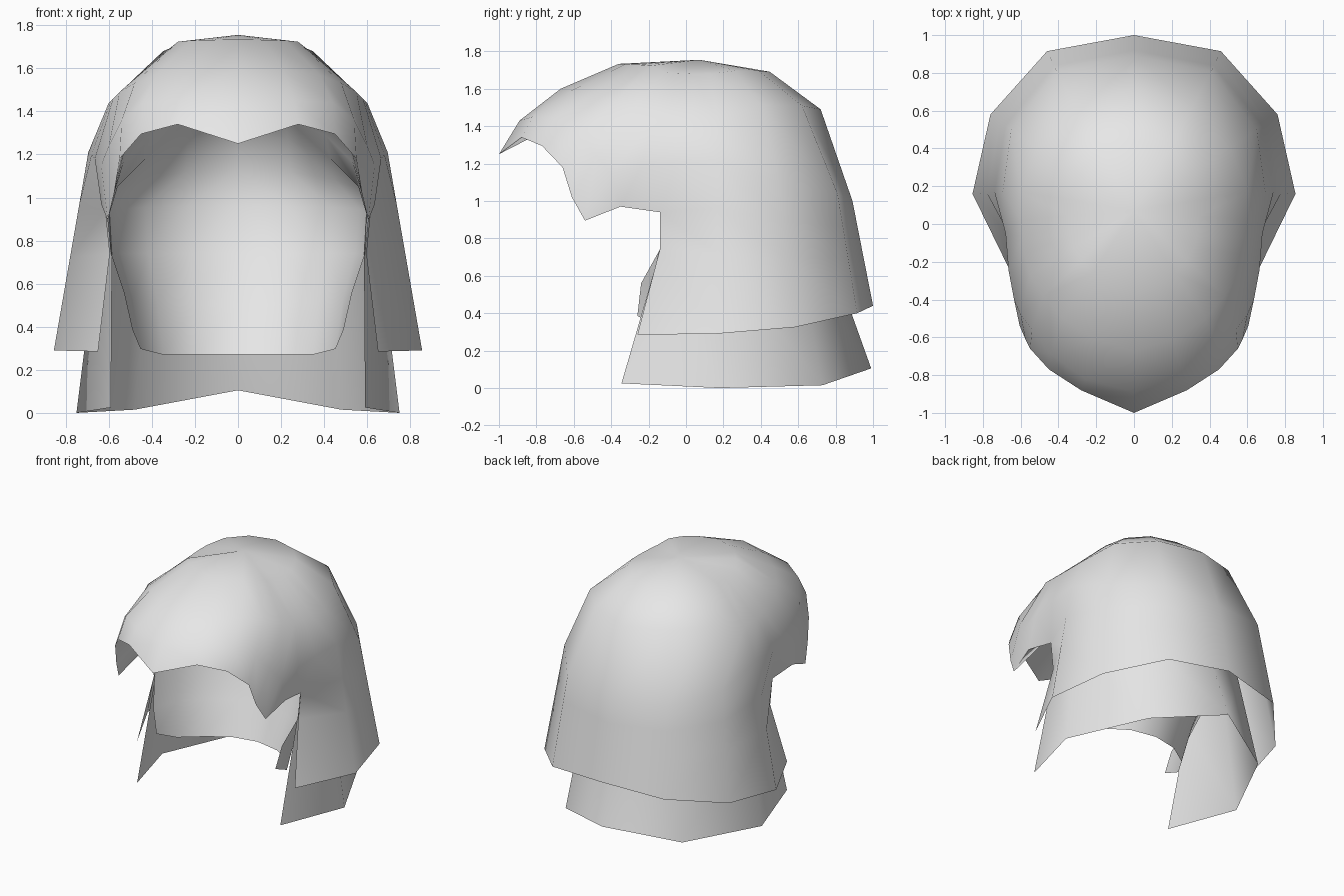
import bpy, bmesh, math
from mathutils import Vector as V

if "Cube" in bpy.data.objects:
    bpy.data.objects.remove(bpy.data.objects["Cube"])

mat = bpy.data.materials.new("light_grey")
mat.diffuse_color = (0.8, 0.8, 0.8, 1)
mat.use_nodes = True
mat.node_tree.nodes["Principled BSDF"].inputs["Base Color"].default_value = mat.diffuse_color


def lerp(a, b, t):
    return V(a).lerp(V(b), t)


def sheet(name, columns, crown=None):
    """Skin neighbouring columns of points, then mirror across x."""
    bm = bmesh.new()
    cols = [[bm.verts.new(p) for p in c] for c in columns]
    top = bm.verts.new(crown) if crown else None
    for a, b in zip(cols, cols[1:]):
        if top:
            bm.faces.new((top, a[0], b[0]))
        for i in range(min(len(a), len(b)) - 1):
            bm.faces.new((a[i], a[i + 1], b[i + 1], b[i]))
    mesh = bpy.data.meshes.new(name)
    for f in bm.faces:
        f.smooth = True
    bm.to_mesh(mesh)
    bm.free()
    mesh.materials.append(mat)
    ob = bpy.data.objects.new(name, mesh)
    bpy.context.collection.objects.link(ob)
    mod = ob.modifiers.new("mirror", 'MIRROR')
    mod.use_clip = True
    mod.merge_threshold = 0.002
    return ob


crown = V((0, 0.07, 1.755))

# Fringe: upper point, lower point and rim, from front centre to the temple
fringe = [
    [(0, -.67, 1.6), (0, -.89, 1.43), (0, -1, 1.25)],
    [(.21, -.61, 1.59), (.26, -.82, 1.45), (.28, -.88, 1.34)],
    [(.38, -.5, 1.57), (.44, -.69, 1.44), (.45, -.77, 1.295)],
    [(.48, -.38, 1.53), (.54, -.56, 1.36), (.55, -.66, 1.18)],
    [(.55, -.27, 1.49), (.6, -.48, 1.24), (.575, -.61, 1.02)],
    [(.58, -.16, 1.46), (.635, -.4, 1.15), (.605, -.54, .895)],
    [(.59, -.07, 1.45), (.665, -.24, 1.18), (.635, -.35, .97)],
]
# Side edge with the notch in front of the ear
side_edge = [(.6, .02, 1.44), (.68, -.05, 1.2), (.615, -.14, .94),
             (.595, -.14, .74), (.65, -.26, .285)]
# Long hair: upper point, lower point and hem, from ear to back centre
long_hair = [
    [(.6, .17, 1.44), (.695, .17, 1.21), (.855, .16, .29)],
    [(.51, .4, 1.51), (.65, .5, 1.1), (.76, .58, .325)],
    [(.31, .62, 1.51), (.41, .81, 1.04), (.46, .915, .4)],
    [(0, .72, 1.49), (0, .89, 1.0), (0, 1, .44)],
]
columns = fringe + [side_edge]
for b, c, hem in long_hair:
    columns.append([b, c, lerp(c, hem, .27), lerp(c, hem, .53), hem])
for i, col in enumerate(columns):
    b = V(col[0])
    a = crown.lerp(b, .58)
    a.z = b.z + (crown.z - b.z) * (.86 if i < 4 else .76)
    columns[i] = [a] + list(col)
sheet("outer_hair", columns, crown)

# Inner lining: rim point on one side, back point (y, z) on the centre line
lining = [
    ((.49, -.26, .385), (.23, .27)),
    ((.53, -.24, .56), (.33, .5)),
    ((.59, -.14, .74), (.42, .74)),
    ((.61, -.14, .94), (.48, .96)),
    ((.635, -.35, .97), (.48, 1.13)),
    ((.605, -.54, .895), (.42, 1.3)),
    ((.575, -.61, 1.02), (.33, 1.4)),
    ((.55, -.66, 1.18), (.2, 1.49)),
    ((.45, -.77, 1.295), (.02, 1.56)),
    ((.28, -.88, 1.34), (-.2, 1.58)),
    ((0, -1, 1.25), (-.4, 1.56)),
]
rows = []
for (x, y, z), (by, bz) in lining:
    row = []
    for k in range(5):
        s, c = math.sin(k * math.pi / 8), math.cos(k * math.pi / 8)
        zs = s if z > .5 else min(1, 2 * s)
        row.append((x * c if k < 4 else 0, y + (by - y) * s, z + (bz - z) * zs))
    rows.append(row)
sheet("inner_lining", rows)

# Under layer showing below the hem: top, middle and bottom points
under = [
    [(.6, -.08, 1.0), (.585, -.14, .73), (.59, -.345, .025)],
    [(.64, .16, 1.05), (.66, .17, .72), (.75, .18, 0)],
    [(.4, .56, 1.05), (.41, .6, .72), (.48, .73, .015)],
    [(0, .7, 1.05), (0, .77, .72), (0, .99, .105)],
]
sheet("under_layer", under)
